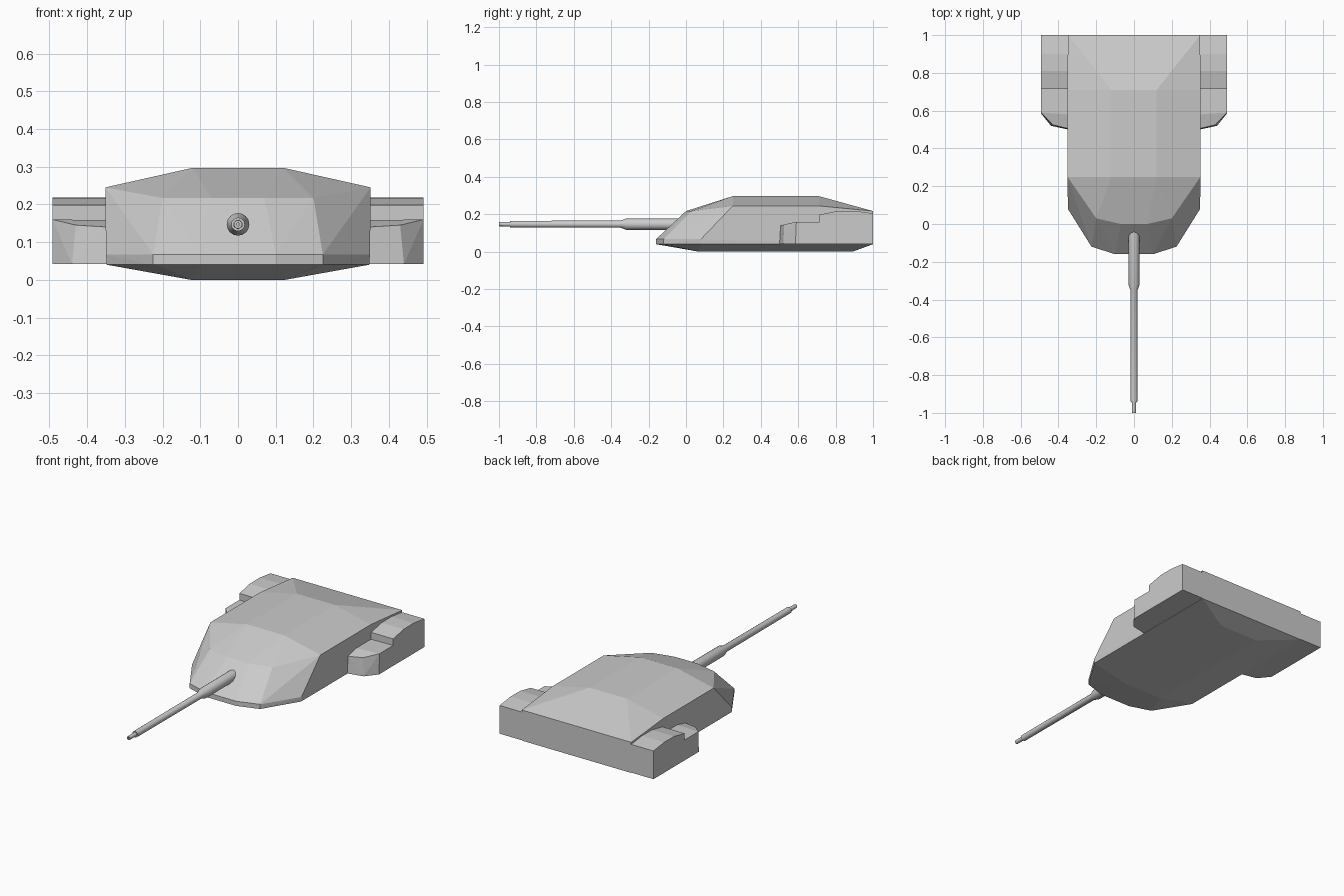
import bpy, bmesh, math

if "Cube" in bpy.data.objects:
    bpy.data.objects.remove(bpy.data.objects["Cube"])


def both(points):
    """Return points plus their mirror images across x = 0."""
    return points + [(-x, y, z) for x, y, z in points]


def hull(name, points, mirror=False):
    """Faceted solid wrapped around a few corner points."""
    bm = bmesh.new()
    for p in points:
        bm.verts.new(p)
    res = bmesh.ops.convex_hull(bm, input=bm.verts[:])
    junk = [v for v in bm.verts if not v.link_faces]
    bmesh.ops.delete(bm, geom=junk, context='VERTS')
    bmesh.ops.dissolve_limit(bm, angle_limit=math.radians(1),
                             verts=bm.verts[:], edges=bm.edges[:])
    bmesh.ops.recalc_face_normals(bm, faces=bm.faces[:])
    me = bpy.data.meshes.new(name)
    bm.to_mesh(me)
    bm.free()
    ob = bpy.data.objects.new(name, me)
    bpy.context.collection.objects.link(ob)
    if mirror:
        m = ob.modifiers.new("Mirror", 'MIRROR')
        m.use_axis = (True, False, False)
        m.use_mirror_merge = False
    return ob


# turret body: belly, lower rim, front lip, shoulder line, roof
hull("turret_body", both([
    (.125, .07, .0), (.125, .89, .0),
    (.10, -.16, .04), (.225, -.12, .04), (.348, .08, .04), (.348, 1, .04),
    (.10, -.16, .067), (.225, -.12, .067), (.35, .08, .067),
    (.07, 0, .217), (.20, .03, .217),
    (.352, .25, .245), (.352, .71, .245), (.35, 1, .217),
    (.12, .25, .297), (.12, .71, .297), (.12, 1, .217),
]))

# rear side boxes with rounded tops
profile = [(.715, .042), (1, .042), (1, .205), (.90, .218), (.81, .217), (.715, .198)]
hull("side_box_rear", [(x, y, z) for x in (.348, .492) for y, z in profile], True)

# lower side boxes with chamfered front corners
hull("side_box_front", [
    (.348, .50, .042), (.44, .52, .042), (.492, .585, .042),
    (.348, .505, .14), (.43, .525, .145), (.492, .59, .16), (.348, .58, .158),
    (.348, .715, .158), (.492, .715, .16), (.348, .715, .042), (.492, .715, .042),
], True)

# gun barrel: lathed profile (y, radius) with hollow muzzle
SIDES = 16
steps = [(-.95, .004), (-1, .004), (-1, .011), (-.94, .012), (-.94, .018),
         (-.35, .019), (-.32, .030), (.02, .030)]
bm = bmesh.new()
rings = []
for y, r in steps:
    rings.append([bm.verts.new((r * math.cos(2 * math.pi * i / SIDES), y,
                                .147 + r * math.sin(2 * math.pi * i / SIDES)))
                  for i in range(SIDES)])
for a, b in zip(rings, rings[1:]):
    for i in range(SIDES):
        j = (i + 1) % SIDES
        bm.faces.new((a[i], a[j], b[j], b[i]))
bm.faces.new(rings[0])
bm.faces.new(rings[-1])
bmesh.ops.recalc_face_normals(bm, faces=bm.faces[:])
me = bpy.data.meshes.new("gun_barrel")
bm.to_mesh(me)
bm.free()
barrel = bpy.data.objects.new("gun_barrel", me)
bpy.context.collection.objects.link(barrel)
bpy.context.view_layer.objects.active = barrel
barrel.select_set(True)
bpy.ops.object.shade_smooth_by_angle(angle=math.radians(30))
